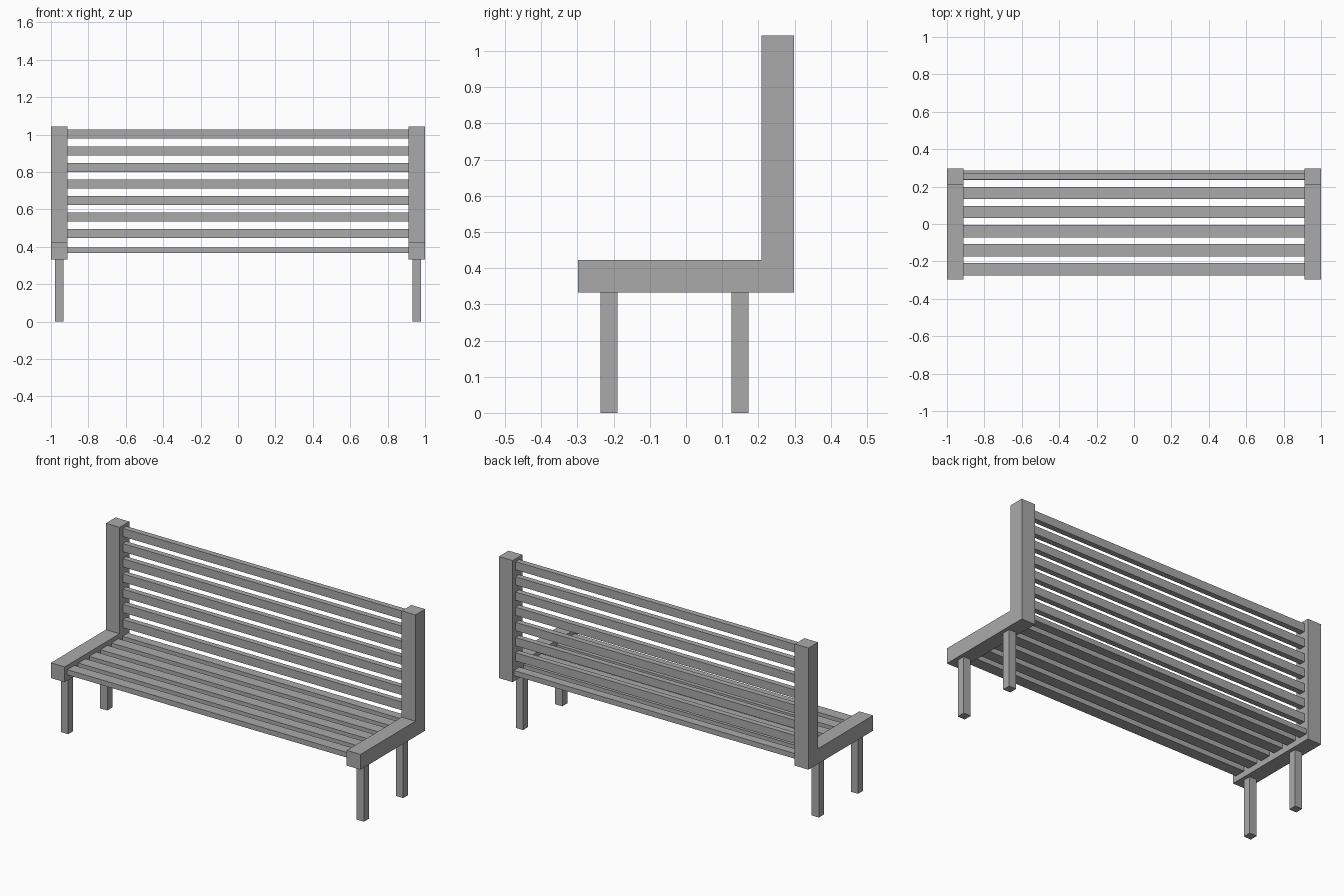
import bpy
import bmesh

cube = bpy.data.objects.get("Cube")
if cube:
    bpy.data.objects.remove(cube, do_unlink=True)

# One plain grey for the whole bench
grey = bpy.data.materials.new("plain_grey")
grey.use_nodes = True
colour = (0.4, 0.4, 0.4, 1)
grey.diffuse_color = colour
grey.node_tree.nodes["Principled BSDF"].inputs["Base Color"].default_value = colour


def prism(name, profile, x0, x1):
    """Extrude a (y, z) profile from x0 to x1."""
    bm = bmesh.new()
    face = bm.faces.new([bm.verts.new((x0, y, z)) for y, z in profile])
    extruded = bmesh.ops.extrude_face_region(bm, geom=[face])["geom"]
    moved = [v for v in extruded if isinstance(v, bmesh.types.BMVert)]
    bmesh.ops.translate(bm, verts=moved, vec=(x1 - x0, 0, 0))
    bmesh.ops.recalc_face_normals(bm, faces=bm.faces)
    mesh = bpy.data.meshes.new(name)
    bm.to_mesh(mesh)
    bm.free()
    mesh.materials.append(grey)
    obj = bpy.data.objects.new(name, mesh)
    bpy.context.collection.objects.link(obj)
    return obj


def beam(name, x0, x1, y0, y1, z0, z1):
    return prism(name, [(y0, z0), (y1, z0), (y1, z1), (y0, z1)], x0, x1)


HALF_DEPTH = 0.298
BEAM = 0.089
INNER = 1 - BEAM
UNDER = 0.333
TOP = 1.043
LEG = 0.047

# L-shaped end frames and their legs
frame = [
    (-HALF_DEPTH, UNDER), (HALF_DEPTH, UNDER), (HALF_DEPTH, TOP),
    (HALF_DEPTH - BEAM, TOP), (HALF_DEPTH - BEAM, UNDER + BEAM),
    (-HALF_DEPTH, UNDER + BEAM),
]
for side, sign in (("left", 1), ("right", -1)):
    prism(side + "_end_frame", frame, sign * INNER, sign)
    cx = sign * (1 - BEAM / 2)
    for place, cy in (("front", -0.213), ("back", 0.149)):
        beam(f"{place}_{side}_leg", cx - LEG / 2, cx + LEG / 2,
             cy - LEG / 2, cy + LEG / 2, 0, UNDER)

# Seat slats, the rearmost one narrower under the backrest
for i in range(5):
    y = -0.275 + 0.102 * i
    beam(f"seat_slat_{i + 1}", -INNER, INNER, y, y + 0.066, 0.367, 0.397)
beam("rear_seat_slat", -INNER, INNER, 0.235, 0.287, 0.367, 0.397)

# Backrest slats
for i in range(7):
    z = 0.446 + 0.0887 * i
    beam(f"back_slat_{i + 1}", -INNER, INNER, 0.238, 0.271, z, z + 0.048)
